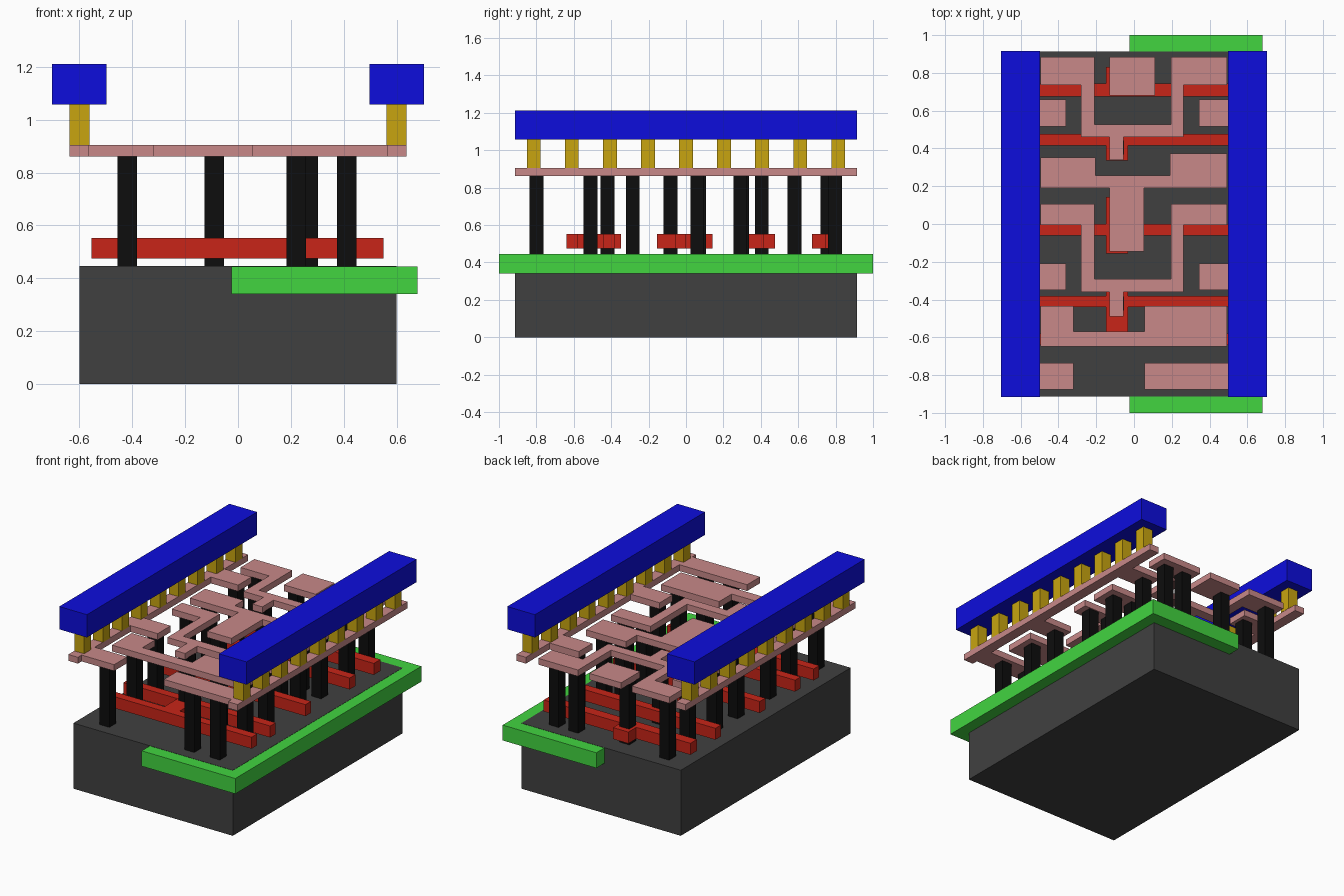
import bpy, bmesh


def material(name, r, g, b):
    m = bpy.data.materials.new(name)
    m.diffuse_color = (r, g, b, 1)
    return m


GREY = material("dark_grey", 0.051, 0.051, 0.051)
GREEN = material("green", 0.054, 0.66, 0.051)
RED = material("red", 0.58, 0.018, 0.009)
BLACK = material("black", 0.004, 0.004, 0.004)
PINK = material("pink", 0.58, 0.25, 0.25)
YELLOW = material("yellow", 0.58, 0.376, 0.005)
BLUE = material("blue", 0.004, 0.004, 0.72)


def slab(name, mat, z0, z1, rects):
    """One object from (x0, x1, y0, y1) rectangles, all between z0 and z1."""
    bm = bmesh.new()
    for x0, x1, y0, y1 in rects:
        cube = bmesh.ops.create_cube(bm, size=1)
        for v in cube["verts"]:
            v.co = ((x0 + x1) / 2 + v.co.x * (x1 - x0),
                    (y0 + y1) / 2 + v.co.y * (y1 - y0),
                    (z0 + z1) / 2 + v.co.z * (z1 - z0))
    mesh = bpy.data.meshes.new(name)
    bm.to_mesh(mesh)
    bm.free()
    mesh.materials.append(mat)
    obj = bpy.data.objects.new(name, mesh)
    bpy.context.collection.objects.link(obj)
    return obj


def square(x, y, h=0.037):
    return (x - h, x + h, y - h, y + h)


# Substrate block and the well plate set into its top
slab("substrate", GREY, 0, 0.446, [(-0.6, 0.6, -0.913, 0.913)])
slab("well", GREEN, 0.34, 0.4445, [(-0.025, 0.68, -1, 1)])

# Gate bars, and the wider gate pads that cross them
GZ = (0.475, 0.553)
for i, (y0, y1) in enumerate([(-0.64, -0.58), (-0.44, -0.38), (-0.06, 0.0),
                              (0.415, 0.477), (0.675, 0.745)]):
    slab(f"gate_bar_{i}", RED, *GZ, [(-0.555, 0.55, y0, y1)])
slab("gate_pads", RED, *GZ, [
    (-0.147, -0.032, -0.58, -0.44), (-0.147, -0.032, -0.38, -0.347),
    (-0.147, -0.032, -0.155, -0.06), (-0.147, -0.032, 0.0, 0.143),
    (-0.147, -0.032, 0.336, 0.415), (-0.147, -0.032, 0.745, 0.83)])

# Contact pillars: left and right columns, inner right column, gate column
rows = [-0.80, -0.51, -0.285, 0.06, 0.29, 0.58, 0.797]
spots = [(x, y) for y in rows for x in (-0.42, 0.412)]
spots += [(0.22, -0.80), (0.22, -0.51), (0.265, 0.07), (0.265, 0.30), (0.265, 0.797)]
spots += [(-0.09, y) for y in (-0.42, -0.082, 0.405, 0.755)]
for i, (x, y) in enumerate(spots):
    slab(f"contact_pillar_{i}", BLACK, 0.44, 0.865, [square(x, y)])

# Thin metal layer: side rails with the pads that join them
MZ = (0.861, 0.904)
slab("left_rail", PINK, *MZ, [
    (-0.637, -0.565, -0.915, 0.915), (-0.565, -0.32, -0.875, -0.735),
    (-0.565, -0.36, -0.35, -0.21), (-0.565, -0.36, 0.515, 0.66)])
slab("right_rail", PINK, *MZ, [
    (0.565, 0.637, -0.915, 0.915), (0.055, 0.565, -0.875, -0.735),
    (0.345, 0.565, -0.35, -0.21), (0.345, 0.565, 0.515, 0.66)])

# Thin metal layer: free-standing routes
slab("input_pad", PINK, *MZ, [(-0.13, 0.11, 0.68, 0.883)])


def fork(name, top, pad_bottom, bar_top, bar_bottom, finger_bottom):
    """Two pads with legs down to a cross bar, and a finger below it."""
    slab(name, PINK, *MZ, [
        (-0.495, -0.28, pad_bottom, top), (0.262, 0.492, pad_bottom, top),
        (-0.28, -0.21, bar_top, top), (0.195, 0.262, bar_top, top),
        (-0.28, 0.262, bar_bottom, bar_top),
        (-0.13, -0.055, finger_bottom, bar_bottom)])


fork("upper_route", 0.883, 0.735, 0.528, 0.46, 0.34)
fork("lower_route", 0.105, -0.005, -0.29, -0.36, -0.49)
slab("middle_route", PINK, *MZ, [
    (-0.495, -0.205, 0.19, 0.353), (-0.205, 0.19, 0.19, 0.258),
    (0.19, 0.492, 0.19, 0.373), (-0.13, 0.052, -0.145, 0.19)])
slab("output_route", PINK, *MZ, [
    (-0.495, 0.492, -0.648, -0.57), (-0.495, -0.32, -0.57, -0.435),
    (0.055, 0.492, -0.57, -0.435)])

# Yellow posts carrying the two blue power beams
for side, s in (("left", -1), ("right", 1)):
    for i in range(9):
        slab(f"{side}_post_{i}", YELLOW, 0.904, 1.057,
             [square(s * 0.6, (i - 4) * 0.2035)])
    x0, x1 = sorted((s * 0.497, s * 0.705))
    slab(f"{side}_beam", BLUE, 1.057, 1.212, [(x0, x1, -0.915, 0.915)])
